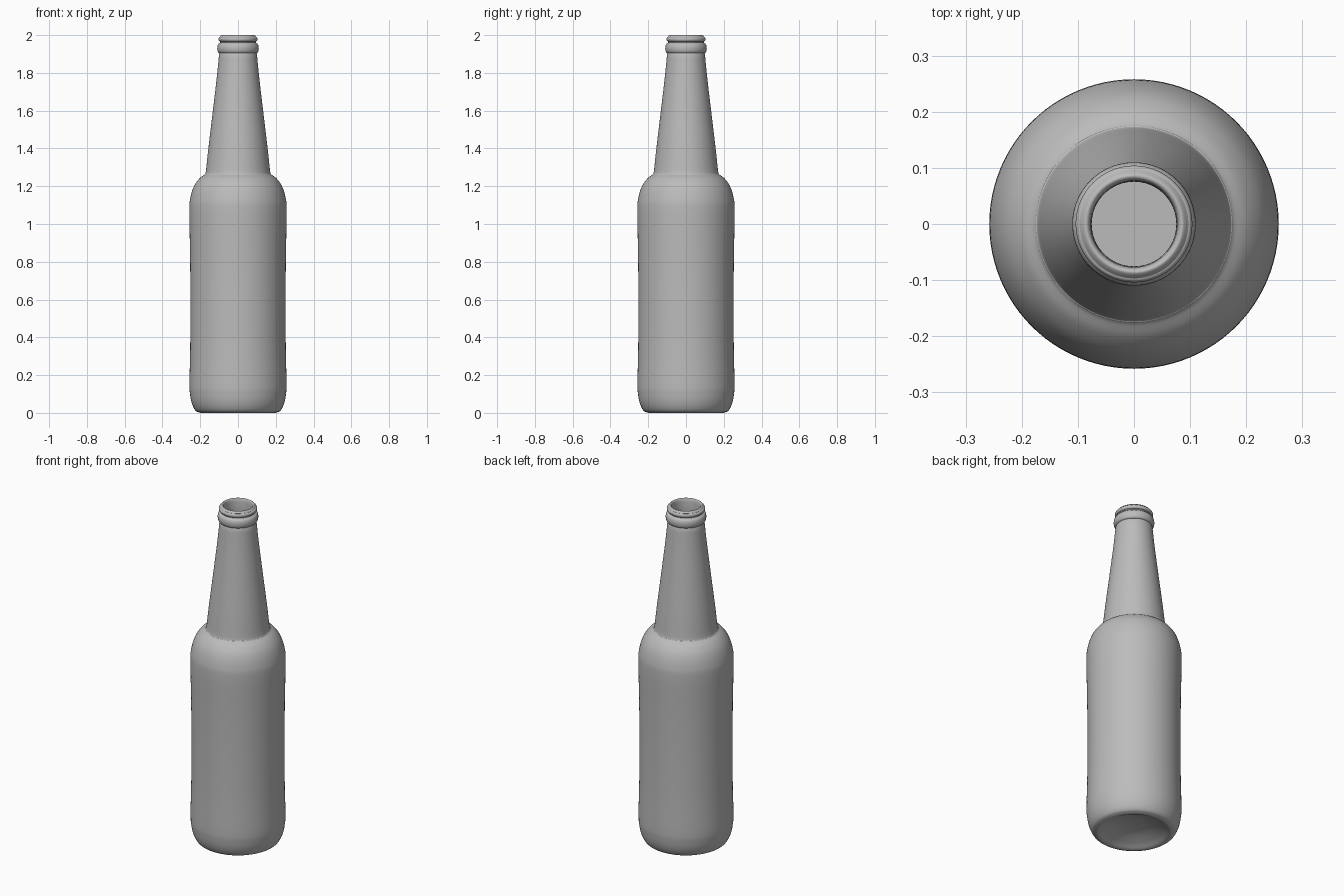
import bpy, bmesh, math
from mathutils import Vector

cube = bpy.data.objects.get("Cube")
if cube:
    bpy.data.objects.remove(cube, do_unlink=True)

glass = bpy.data.materials.new("grey glass")
glass.use_nodes = True
grey = (0.5, 0.5, 0.5, 1)
glass.diffuse_color = grey
glass.node_tree.nodes["Principled BSDF"].inputs["Base Color"].default_value = grey


def smooth_path(points, steps=5):
    """Catmull-Rom curve through (radius, height) points."""
    p = [Vector(q) for q in points]
    p = [2 * p[0] - p[1]] + p + [2 * p[-1] - p[-2]]
    path = []
    for a, b, c, d in zip(p, p[1:], p[2:], p[3:]):
        for i in range(steps):
            t = i / steps
            path.append(0.5 * (2 * b + (c - a) * t + (2 * a - 5 * b + 4 * c - d) * t ** 2
                               + (3 * b - a - 3 * c + d) * t ** 3))
    return path + [p[-2]]


def bead(radius, height, width, half_height, steps=10):
    """Half-round ring bulging from the given radius."""
    return [Vector((radius + width * math.cos(a), height + half_height * math.sin(a)))
            for a in (math.pi * (i / steps - 0.5) for i in range(steps + 1))]


# Profile from the hollow underside, up the outside, over the lip and down the inside
underside = smooth_path([(0, 0.05), (0.08, 0.042), (0.15, 0.02), (0.185, 0.004), (0.2, 0)])
body = smooth_path([(0.2, 0), (0.225, 0.012), (0.244, 0.05), (0.254, 0.1), (0.257, 0.16),
                    (0.253, 0.35), (0.252, 0.62), (0.254, 0.85), (0.258, 1.07),
                    (0.252, 1.14), (0.233, 1.2), (0.205, 1.24), (0.176, 1.262)])
neck = smooth_path([(0.176, 1.262), (0.17, 1.28), (0.157, 1.4), (0.133, 1.6),
                    (0.113, 1.77), (0.1, 1.9)])
rings = bead(0.098, 1.93, 0.012, 0.026) + [Vector((0.094, 1.962))]
lip = bead(0.096, 1.978, 0.008, 0.011) + smooth_path([(0.097, 1.99), (0.09, 1.998), (0.085, 2.0),
                                                     (0.08, 1.996), (0.077, 1.985)])
inside = smooth_path([(0.077, 1.985), (0.078, 1.9), (0.11, 1.6), (0.145, 1.28), (0.19, 1.21),
                      (0.232, 1.07), (0.23, 0.62), (0.232, 0.16), (0.2, 0.07)])
floor = [Vector((0, 0.07))]

bm = bmesh.new()
verts = [bm.verts.new((q.x, 0, q.y)) for q in underside + body + neck + rings + lip + inside + floor]
edges = [bm.edges.new(pair) for pair in zip(verts, verts[1:])]
bmesh.ops.spin(bm, geom=verts + edges, cent=(0, 0, 0), axis=(0, 0, 1),
               angle=2 * math.pi, steps=96, use_merge=True)
bmesh.ops.remove_doubles(bm, verts=bm.verts[:], dist=0.0002)
bmesh.ops.recalc_face_normals(bm, faces=bm.faces[:])

mesh = bpy.data.meshes.new("bottle")
bm.to_mesh(mesh)
bm.free()
mesh.materials.append(glass)
bottle = bpy.data.objects.new("bottle", mesh)
bpy.context.collection.objects.link(bottle)
bpy.context.view_layer.objects.active = bottle
bottle.select_set(True)
bpy.ops.object.shade_smooth_by_angle(angle=math.radians(40))
